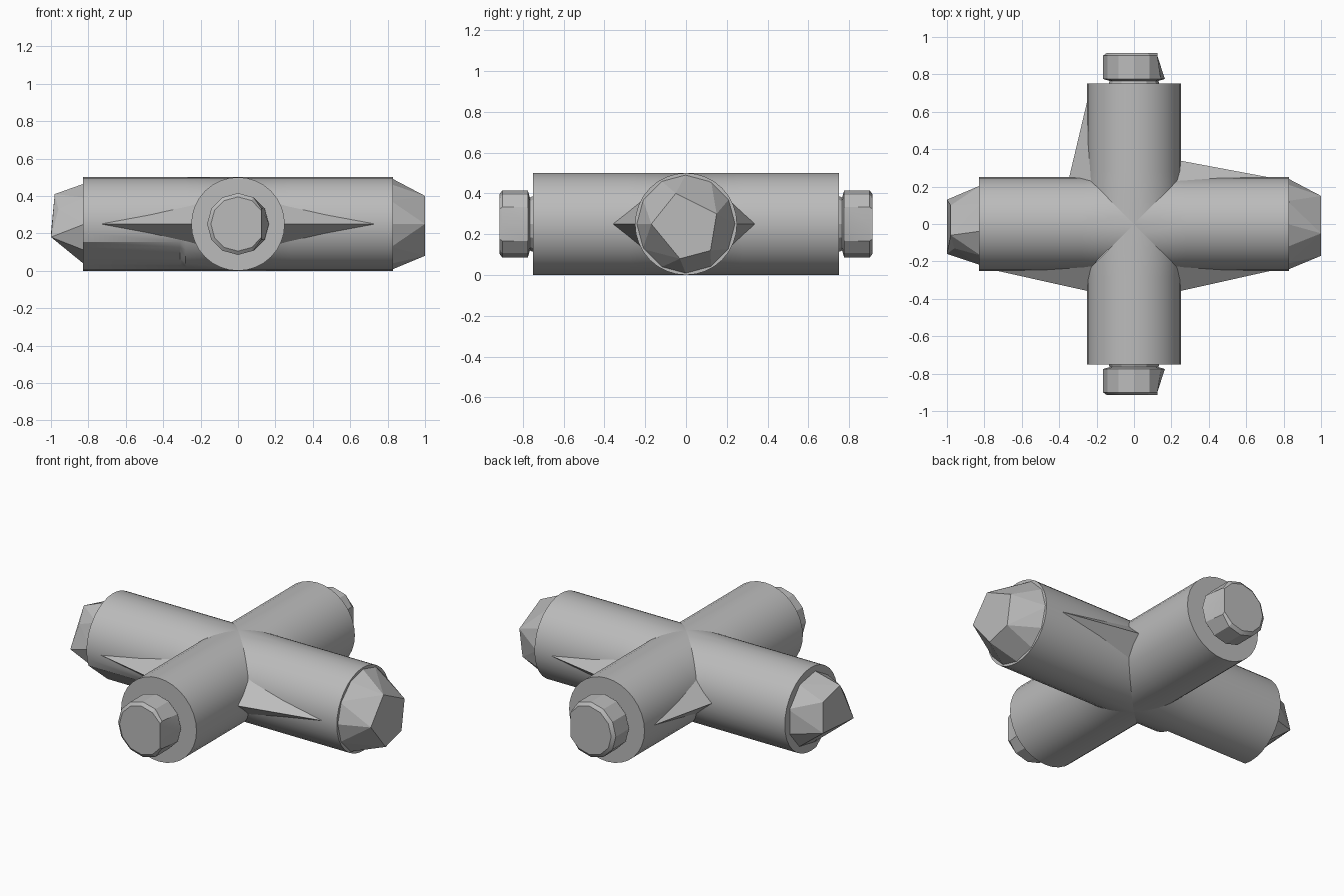
import bpy, bmesh
from math import cos, sin, pi, radians
from mathutils import Matrix, Vector

cube = bpy.data.objects.get("Cube")
if cube:
    bpy.data.objects.remove(cube, do_unlink=True)

grey = bpy.data.materials.new("plain grey")
grey.use_nodes = True
COLOUR = (0.5, 0.5, 0.5, 1)
grey.diffuse_color = COLOUR
grey.node_tree.nodes["Principled BSDF"].inputs["Base Color"].default_value = COLOUR

R = 0.25      # pipe radius, also the height of its axis


def finish(bm, name, turn=0, smooth=30):
    """Turn the part about z, lift it to the axis height and make the object."""
    bmesh.ops.recalc_face_normals(bm, faces=bm.faces)
    bm.transform(Matrix.Translation((0, 0, R)) @ Matrix.Rotation(radians(turn), 4, 'Z'))
    mesh = bpy.data.meshes.new(name)
    bm.to_mesh(mesh)
    bm.free()
    mesh.materials.append(grey)
    obj = bpy.data.objects.new(name, mesh)
    bpy.context.collection.objects.link(obj)
    if smooth:
        bpy.ops.object.select_all(action='DESELECT')
        obj.select_set(True)
        bpy.context.view_layer.objects.active = obj
        bpy.ops.object.shade_smooth_by_angle(angle=radians(smooth))
    return obj


def circle(x, r, sides):
    return [Vector((x, r * cos(2 * pi * i / sides), r * sin(2 * pi * i / sides)))
            for i in range(sides)]


def loft(rings):
    """Skin a row of equal rings and cap the outer end."""
    bm = bmesh.new()
    rows = [[bm.verts.new(p) for p in ring] for ring in rings]
    for a, b in zip(rows, rows[1:]):
        for i in range(len(a)):
            j = (i + 1) % len(a)
            bm.faces.new((a[i], a[j], b[j], b[i]))
    bm.faces.new(rows[-1])
    return bm


def hull(name, points, turn=0):
    bm = bmesh.new()
    for p in points:
        bm.verts.new(p)
    result = bmesh.ops.convex_hull(bm, input=bm.verts)
    spare = [g for g in result["geom_interior"] if isinstance(g, bmesh.types.BMVert)]
    bmesh.ops.delete(bm, geom=spare, context='VERTS')
    finish(bm, name, turn, 0)


def flatten_underside(ring):
    """Replace the lower front quarter of a ring with a straight chord."""
    first, last = 30, 25
    for k in range(last + 1, first):
        ring[k] = ring[last].lerp(ring[first], (k - last) / (first - last))
    return ring


# Four pipe arms, mitred against each other at the centre
for name, turn, length in (("left_arm", 0, 0.83), ("back_arm", 90, 0.75),
                           ("right_arm", 180, 0.83), ("front_arm", 270, 0.75)):
    rings = [circle(x, R, 32) for x in (0, 0.28, 0.31, length)]
    if name == "right_arm":
        rings[2:] = [flatten_underside(r) for r in rings[2:]]
    bm = loft(rings)
    for side in (1, -1):
        bmesh.ops.bisect_plane(bm, geom=bm.verts[:] + bm.edges[:] + bm.faces[:],
                               plane_co=(0, 0, 0), plane_no=(-1, side, 0), clear_outer=True)
    finish(bm, name, turn)

# Round plugs on the front and back, with a narrow neck and one slanted side
for name, turn, slant in (("back_plug", 90, -1), ("front_plug", 270, 1)):
    rings = [circle(x, r, 12) for x, r in
             ((0.74, 0.14), (0.765, 0.13), (0.775, 0.165), (0.9, 0.165), (0.915, 0.145))]
    for ring in rings[3:]:
        for p in ring:
            if p.y * slant > 0.125:
                p.y = 0.125 * slant
    finish(loft(rings), name, turn, 20)

# Faceted plugs on the left and right ends
hull("left_plug", circle(0.82, 0.245, 12) +
     [(1, -0.17, 0), (1, -0.05, 0.15), (1, 0.15, 0.05), (1, 0.12, -0.13), (1, -0.03, -0.17)])
hull("right_plug", circle(0.82, 0.22, 9) +
     [(1, 0.16, -0.07), (1, -0.13, -0.05), (0.98, -0.1, 0.12), (0.98, 0.06, 0.16),
      (0.96, 0.13, 0.08)], 180)

# Thin webs in the corners between the arms
for name, sx, sy, tip, along_x, along_y in (
        ("front_left_web", 1, -1, (0.28, 0.27), 0.8, 0.36),
        ("front_right_web", -1, -1, (0.28, 0.27), 0.8, 0.36),
        ("back_right_web", -1, 1, (0.27, 0.31), 0.35, 0.7),
        ("back_left_web", 1, 1, (0.255, 0.27), 0.8, 0.34)):
    hull(name, [(sx * x, sy * y, z) for x, y, z in (
        (*tip, 0.03), (*tip, -0.03), (along_x, 0.235, 0), (0.24, along_y, 0),
        (0.2, 0.2, 0.13), (0.2, 0.2, -0.13))])
